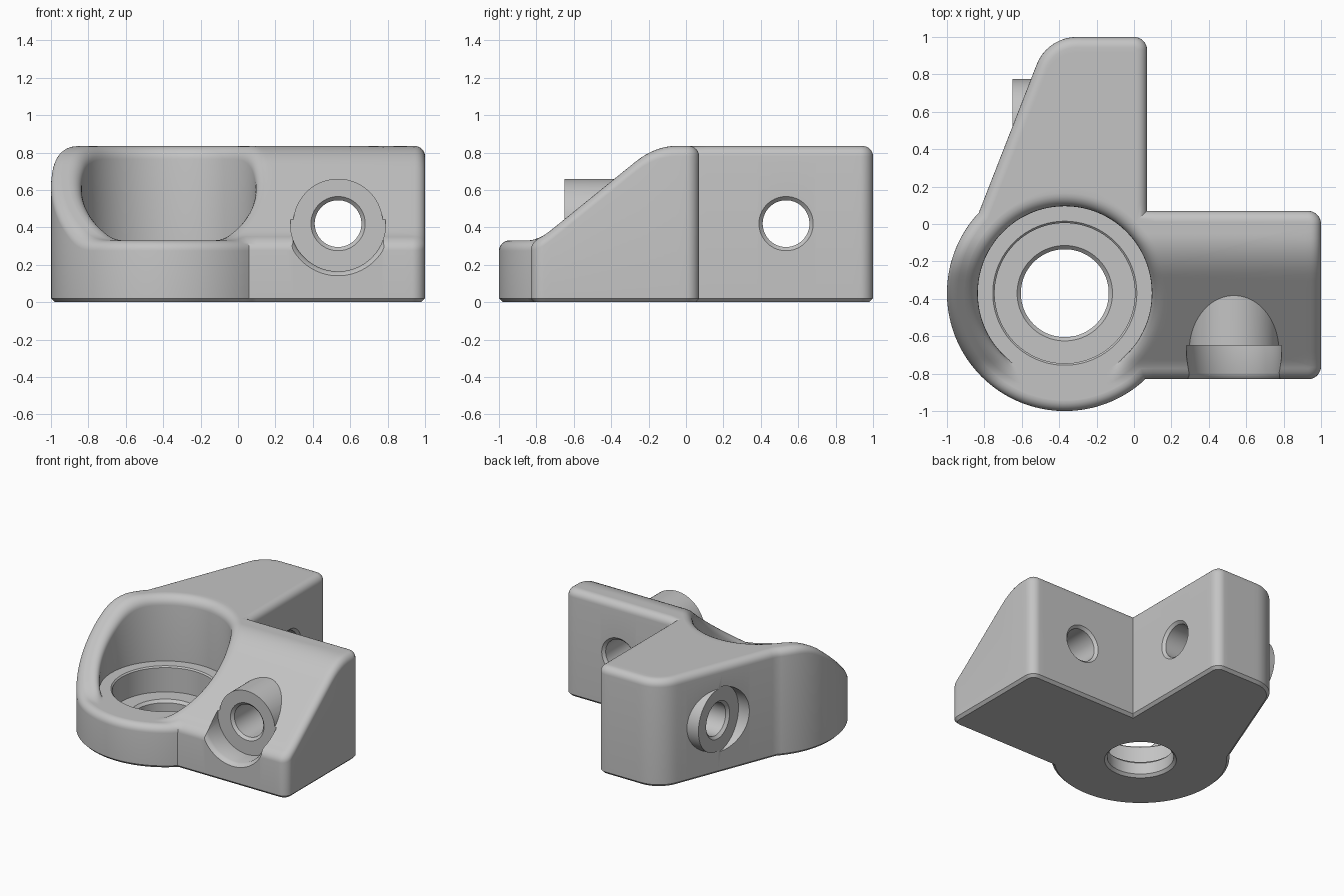
import bpy, bmesh, math
from mathutils import Vector

if "Cube" in bpy.data.objects:
    bpy.data.objects.remove(bpy.data.objects["Cube"])

CENTRE = Vector((-0.37, -0.37))   # bore axis
OUTER_R, BORE_R = 0.63, 0.465
TOP, FLOOR = 0.835, 0.33
EDGE, LIP, CHAMFER = 0.055, 0.07, 0.02


def smooth_min(a, b, k):
    h = max(k - abs(a - b), 0) / k
    return min(a, b) - h * h * k / 4


def height(p):
    """Flat top, sloping face, then low front ledge, softly blended."""
    slope = 0.67 + 0.81 * (p.y + 0.37)
    low = -smooth_min(-slope, -FLOOR, 0.05)
    return smooth_min(low, TOP, 0.09)


def fillet(a, b, c, r, n=9):
    """Arc replacing corner b between a and c."""
    u, v = (a - b).normalized(), (c - b).normalized()
    half = u.angle(v) / 2
    mid = b + (u + v).normalized() * (r / math.sin(half))
    start = b + u * (r / math.tan(half)) - mid
    end = b + v * (r / math.tan(half)) - mid
    turn = math.pi - 2 * half
    return [mid + (start * math.sin(turn * (1 - i / n)) + end * math.sin(turn * i / n))
            / math.sin(turn) for i in range(n + 1)]


def body_outline():
    """Two arms joined to a round hub, counter-clockwise."""
    corners = [((0.06, -0.83), 0), ((1, -0.83), 0.07), ((1, 0.07), 0.07),
               ((0.07, 0.07), 0), ((0.07, 1), 0.07), ((-0.463, 1), 0.23),
               ((-0.83, 0.06), 0)]
    pts = [Vector(c[0]) for c in corners]
    out = []
    for i, (_, r) in enumerate(corners):
        if r:
            out += fillet(pts[i - 1], pts[i], pts[i + 1], r)
        else:
            out.append(pts[i])
    d0, d1 = pts[-1] - CENTRE, pts[0] - CENTRE
    a0, a1 = math.atan2(d0.y, d0.x), math.atan2(d1.y, d1.x) + 2 * math.pi
    for i in range(1, 64):
        a = a0 + (a1 - a0) * i / 64
        out.append(CENTRE + OUTER_R * Vector((math.cos(a), math.sin(a))))
    # split long straight runs
    fine = []
    for i, p in enumerate(out):
        q = out[(i + 1) % len(out)]
        n = max(1, math.ceil((q - p).length / 0.04))
        fine += [p.lerp(q, k / n) for k in range(n)]
    return fine


def mesh_object(name, bm):
    bmesh.ops.remove_doubles(bm, verts=bm.verts, dist=1e-5)
    bmesh.ops.recalc_face_normals(bm, faces=bm.faces)
    mesh = bpy.data.meshes.new(name)
    bm.to_mesh(mesh)
    bm.free()
    obj = bpy.data.objects.new(name, mesh)
    bpy.context.collection.objects.link(obj)
    return obj


def grid_faces(bm, columns, closed):
    """Skin neighbouring columns of points into quads."""
    cols = [[bm.verts.new(p) for p in col] for col in columns]
    for i, a in enumerate(cols):
        b = cols[(i + 1) % len(cols)]
        n = len(a)
        for j in range(n if closed else n - 1):
            k = (j + 1) % n
            bm.faces.new((a[j], b[j], b[k], a[k]))


def make_body():
    pts = body_outline()
    arc = [math.radians(15 * i) for i in range(7)]
    columns = []
    for i, p in enumerate(pts):
        d1 = (p - pts[i - 1]).normalized()
        d2 = (pts[(i + 1) % len(pts)] - p).normalized()
        n1, n2 = Vector((-d1.y, d1.x)), Vector((-d2.y, d2.x))
        inward = (n1 + n2) / (1 + n1.dot(n2))
        ray = (p - CENTRE).normalized()
        # through hole, counterbore and bore floor
        col = []
        for r, z in ((0.255, 0), (0.235, 0.02), (0.235, 0.11), (0.255, 0.13),
                     (0.375, 0.13), (0.375, 0.32), (0.385, FLOOR), (BORE_R, FLOOR)):
            col.append((CENTRE + ray * r).to_3d() + Vector((0, 0, z)))
        # rounded lip of the bore
        for a in arc:
            q = CENTRE + ray * (BORE_R + LIP * (1 - math.cos(a)))
            z = max(FLOOR, height(q) - LIP * (1 - math.sin(a)))
            col.append(Vector((q.x, q.y, z)))
        # top surface
        start, end = CENTRE + ray * (BORE_R + LIP), p + inward * EDGE
        for k in range(1, 26):
            q = start.lerp(end, k / 26)
            col.append(Vector((q.x, q.y, height(q))))
        # rounded outer edge, side wall and bottom chamfer
        for a in reversed(arc):
            q = p + inward * (EDGE * (1 - math.cos(a)))
            col.append(Vector((q.x, q.y, height(q) - EDGE * (1 - math.sin(a)))))
        col.append(Vector((p.x, p.y, CHAMFER)))
        col.append((p + inward * CHAMFER).to_3d())
        columns.append(col)
    bm = bmesh.new()
    grid_faces(bm, columns, True)
    return mesh_object("bracket_body", bm)


def lathe(name, profile, swap, steps=64):
    """Turn (radius, distance) pairs about a bolt axis; swap picks the back arm."""
    columns = []
    for i in range(steps):
        a = 2 * math.pi * (i + 0.5) / steps
        col = []
        for r, t in profile:
            s, z = 0.535 + r * math.cos(a), 0.42 + r * math.sin(a)
            col.append(Vector((t, s, z) if swap else (s, t, z)))
        columns.append(col)
    bm = bmesh.new()
    grid_faces(bm, columns, False)
    bm.verts.ensure_lookup_table()
    n = len(profile)
    for j in (0, n - 1):
        bm.faces.new([bm.verts[i * n + j] for i in range(steps)])
    return mesh_object(name, bm)


def combine(target, tool, operation):
    mod = target.modifiers.new(operation.lower(), 'BOOLEAN')
    mod.operation, mod.solver, mod.object = operation, 'EXACT', tool
    bpy.context.view_layer.objects.active = target
    bpy.ops.object.modifier_apply(modifier=mod.name)
    bpy.data.objects.remove(tool)


body = make_body()

# bolt boss, spot face and chamfered hole on each arm
for swap in (False, True):
    combine(body, lathe("boss", [(0.24, -0.67), (0.24, -0.2)], swap), 'UNION')
    pocket = [(0.255, -0.65), (0.255, -1.3)]
    if not swap:
        pocket = [(0.255, -0.65), (0.255, -0.795), (0.263, -0.815), (0.30, -0.85), (0.30, -1.3)]
    combine(body, lathe("spot_face", pocket, swap), 'DIFFERENCE')
    hole = [(0.165, -0.67), (0.125, -0.63), (0.125, 0.05), (0.165, 0.09)]
    combine(body, lathe("bolt_hole", hole, swap), 'DIFFERENCE')

grey = bpy.data.materials.new("plain_grey")
grey.diffuse_color = (0.55, 0.55, 0.55, 1)
grey.use_nodes = True
grey.node_tree.nodes["Principled BSDF"].inputs["Base Color"].default_value = grey.diffuse_color
body.data.materials.clear()
body.data.materials.append(grey)
for face in body.data.polygons:
    face.material_index = 0

bpy.ops.object.select_all(action='DESELECT')
body.select_set(True)
bpy.context.view_layer.objects.active = body
bpy.ops.object.shade_smooth_by_angle(angle=math.radians(30))
